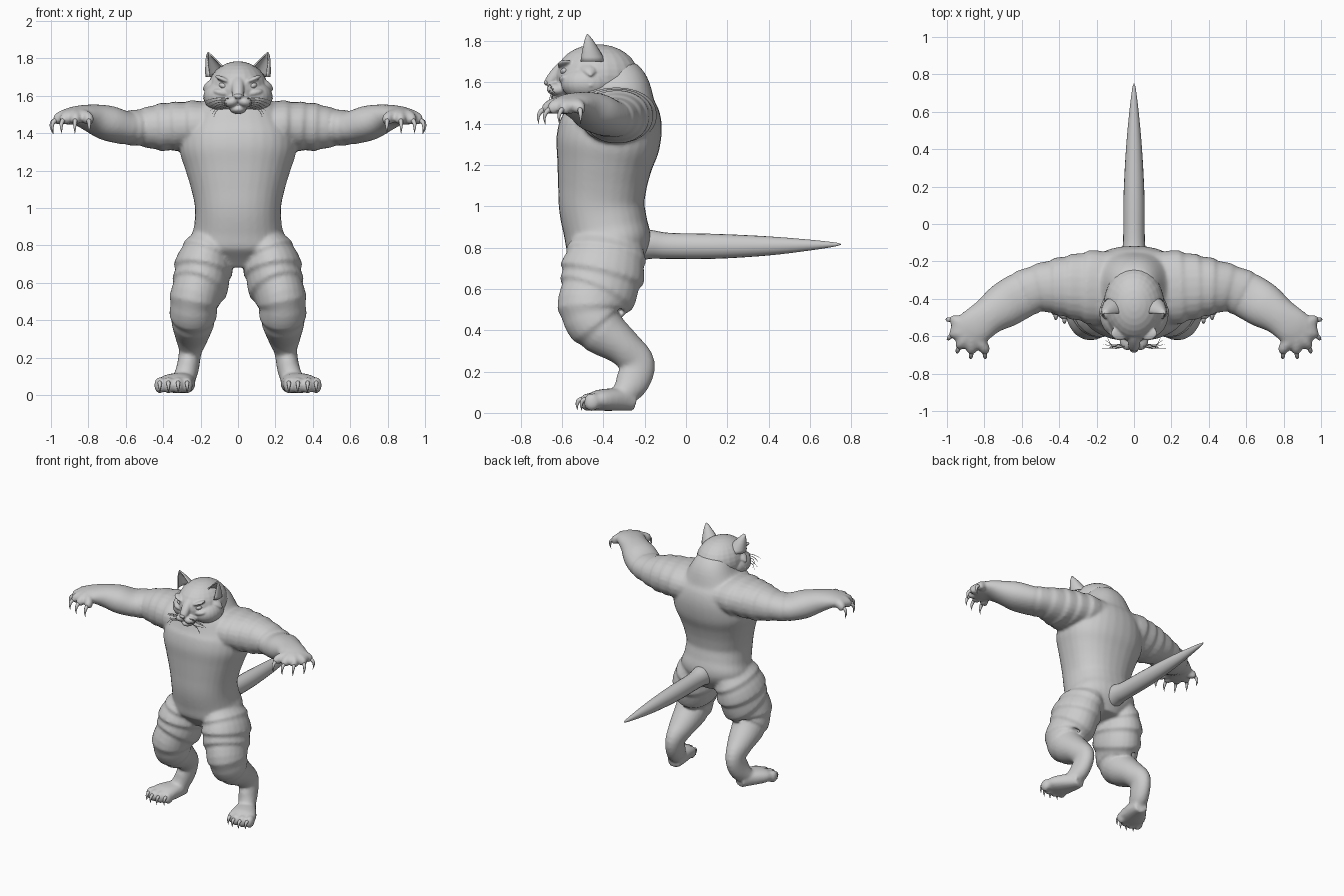
import bpy, bmesh, math
from mathutils import Vector, Matrix


def spline(pts, steps):
    """Catmull-Rom through tuples of (x, y, z, a, b)."""
    P = [Vector(p) for p in pts]
    P = [P[0] * 2 - P[1]] + P + [P[-1] * 2 - P[-2]]
    out = []
    for i in range(1, len(P) - 2):
        p0, p1, p2, p3 = P[i - 1:i + 3]
        for k in range(steps):
            t = k / steps
            out.append(0.5 * (2 * p1 + (p2 - p0) * t + (2 * p0 - 5 * p1 + 4 * p2 - p3) * t * t
                              + (3 * p1 - p0 - 3 * p2 + p3) * t ** 3))
    return out + [P[-2]]


def loft(bm, pts, hint=(1, 0, 0), n=24, steps=5, power=2.0, sx=1, ripple=None):
    """Tube of (super)ellipses; ripple = (first ring, last ring, amount) for fur steps."""
    rings, path = [], spline(pts, steps)
    for i, p in enumerate(path):
        t = (path[min(i + 1, len(path) - 1)] - path[max(i - 1, 0)])
        t = Vector(t[:3]).normalized()
        u = Vector(hint)
        u = (u - t * u.dot(t)).normalized()
        v = t.cross(u)
        a, b = max(p[3], 0.0006), max(p[4], 0.0006)
        if ripple and ripple[0] <= i <= ripple[1]:
            f = 1 + ripple[2] * ((i % 4) / 3 - 0.5)
            a, b = a * f, b * f
        ring = []
        for k in range(n):
            w = 2 * math.pi * k / n
            c, s = math.cos(w), math.sin(w)
            c = math.copysign(abs(c) ** (2 / power), c)
            s = math.copysign(abs(s) ** (2 / power), s)
            q = Vector(p[:3]) + u * a * c + v * b * s
            ring.append(bm.verts.new((q.x * sx, q.y, q.z)))
        rings.append(ring)
    for r, q in zip(rings, rings[1:]):
        for k in range(n):
            bm.faces.new((r[k], r[(k + 1) % n], q[(k + 1) % n], q[k]))
    bm.faces.new(rings[0])
    bm.faces.new(rings[-1])


def blob(bm, c, r, tilt=0.0, sx=1):
    m = (Matrix.Translation((c[0] * sx, c[1], c[2])) @ Matrix.Rotation(tilt * sx, 4, 'Y')
         @ Matrix.Diagonal((*r, 1)))
    bmesh.ops.create_uvsphere(bm, u_segments=24, v_segments=16, radius=1, matrix=m)


def finish(name, bm, voxel=None, smooth=4):
    bmesh.ops.recalc_face_normals(bm, faces=bm.faces[:])
    for f in bm.faces:
        f.smooth = True
    me = bpy.data.meshes.new(name)
    bm.to_mesh(me)
    bm.free()
    ob = bpy.data.objects.new(name, me)
    bpy.context.collection.objects.link(ob)
    if voxel:
        m = ob.modifiers.new("fuse", 'REMESH')
        m.mode, m.voxel_size, m.use_smooth_shade = 'VOXEL', voxel, True
        s = ob.modifiers.new("soften", 'SMOOTH')
        s.factor, s.iterations = 0.5, smooth
    return ob


TOES = [(.272, -.455), (.32, -.475), (.372, -.475), (.418, -.455)]
FINGERS = [(.80, -.665, -.1, -1), (.868, -.665, .1, -1), (.925, -.64, .45, -.9),
           (.958, -.585, .8, -.6), (.955, -.515, 1, .1)]

# body: torso, arms, legs, paws fused together
bm = bmesh.new()
loft(bm, [(0, -.36, .69, .12, .12), (0, -.37, .8, .25, .2), (0, -.39, .9, .235, .205),
          (0, -.408, 1.0, .23, .207), (0, -.405, 1.1, .25, .215), (0, -.395, 1.2, .28, .23),
          (0, -.38, 1.3, .31, .25), (0, -.36, 1.4, .30, .245), (0, -.355, 1.5, .25, .215),
          (0, -.35, 1.58, .17, .175), (0, -.37, 1.66, .12, .13)], n=32, power=2.25)
for sx in (1, -1):
    # arm and palm
    loft(bm, [(.05, -.35, 1.43, .13, .2), (.2, -.34, 1.44, .132, .2), (.32, -.335, 1.437, .13, .175),
              (.42, -.335, 1.432, .125, .15), (.52, -.345, 1.43, .1, .125), (.61, -.385, 1.43, .09, .125),
              (.70, -.44, 1.455, .093, .12), (.78, -.495, 1.48, .075, .1), (.85, -.55, 1.495, .052, .1),
              (.91, -.60, 1.485, .04, .095), (.935, -.622, 1.475, .028, .07)],
         hint=(0, 0, 1), power=2.15, sx=sx, ripple=(4, 24, .06))
    # fingers
    for x, y, dx, dy in FINGERS:
        loft(bm, [(.87, -.57, 1.49, .035, .035), ((x + .87) / 2, (y - .57) / 2, 1.497, .034, .032),
                  (x, y, 1.475, .034, .03), (x + dx * .015, y + dy * .015, 1.452, .02, .02)],
             hint=(0, 0, 1), n=12, sx=sx)
    # leg with reversed hock
    loft(bm, [(.13, -.375, .83, .11, .17), (.175, -.395, .72, .15, .2), (.20, -.425, .6, .15, .19),
              (.235, -.462, .5, .13, .155), (.24, -.42, .41, .12, .125), (.247, -.30, .315, .09, .09),
              (.255, -.235, .235, .062, .085), (.27, -.265, .14, .06, .08), (.295, -.32, .07, .06, .05)],
         sx=sx, ripple=(2, 20, .08))
    # foot and toes
    loft(bm, [(.275, -.25, .055, .045, .045), (.295, -.32, .064, .07, .054), (.33, -.41, .062, .095, .052),
              (.345, -.455, .055, .095, .042)], sx=sx, power=2.4)
    for x, y in TOES:
        blob(bm, (x, y, .052), (.03, .04, .044), sx=sx)
finish("body", bm, voxel=.011, smooth=4)

# head: skull, cheeks, brow, muzzle, chin, cheek fur
bm = bmesh.new()
blob(bm, (0, -.43, 1.632), (.162, .2, .152))
loft(bm, [(0, -.56, 1.70, .04, .03), (0, -.615, 1.655, .034, .03), (0, -.655, 1.605, .03, .028),
          (0, -.67, 1.585, .02, .015)], n=16)
blob(bm, (0, -.60, 1.528), (.045, .055, .026))
for sx in (1, -1):
    blob(bm, (.085, -.48, 1.595), (.1, .125, .085), sx=sx)
    blob(bm, (.034, -.625, 1.567), (.042, .05, .03), .2, sx)
    blob(bm, (.075, -.583, 1.685), (.052, .04, .014), -.4, sx)
    blob(bm, (.085, -.575, 1.615), (.05, .04, .022), -.2, sx)
    for z, x in ((1.64, .19), (1.59, .187), (1.545, .16), (1.515, .12)):
        loft(bm, [(x - .07, -.47, z + .025, .035, .05), (x - .03, -.465, z + .01, .022, .035),
                  (x, -.46, z - .008, .003, .005)], hint=(0, 0, 1), n=10, sx=sx)
finish("head", bm, voxel=.006, smooth=3)

# nose
bm = bmesh.new()
blob(bm, (0, -.672, 1.598), (.022, .016, .014))
finish("nose", bm)

# eyes
bm = bmesh.new()
for sx in (1, -1):
    blob(bm, (.076, -.586, 1.652), (.026, .022, .016), -.35, sx)
finish("eyes", bm)

# ears: cupped shells open to the front
bm = bmesh.new()
for sx in (1, -1):
    base, tip = Vector((.102, -.46, 1.70)), Vector((.16, -.478, 1.83))
    rows = []
    for i in range(7):
        t = i / 6
        c = base.lerp(tip, t)
        r = .068 * (1 - t) ** .8 + .001
        row = []
        for k in range(13):
            w = math.radians(-30 + 240 * k / 12 - 15)
            row.append(bm.verts.new(((c.x + r * math.cos(w)) * sx, c.y + r * math.sin(w), c.z)))
        rows.append(row)
    for r, q in zip(rows, rows[1:]):
        for k in range(12):
            bm.faces.new((r[k], r[k + 1], q[k + 1], q[k]))
ears = finish("ears", bm)
m = ears.modifiers.new("thickness", 'SOLIDIFY')
m.thickness, m.offset = .008, 0

# whiskers
bm = bmesh.new()
for sx in (1, -1):
    for i in range(6):
        z, y = 1.585 - .008 * i, -.655 + .008 * (i % 3)
        end = (.17 - .008 * i, -.665 + .022 * (i % 4), 1.575 - .018 * i)
        loft(bm, [(.05, y, z, .0025, .0025), (.11, y - .008, (z + end[2]) / 2 + .008, .002, .002),
                  (*end, .0008, .0008)], hint=(0, 0, 1), n=5, steps=4, sx=sx)
finish("whiskers", bm)

# claws on hands and feet
bm = bmesh.new()
for sx in (1, -1):
    for x, y, dx, dy in FINGERS:
        loft(bm, [(x, y, 1.475, .013, .013), (x + dx * .036, y + dy * .036, 1.46, .012, .012),
                  (x + dx * .044, y + dy * .05, 1.43, .007, .007),
                  (x + dx * .036, y + dy * .046, 1.395, 0, 0)], hint=(.9, .5, .1), n=8, steps=3, sx=sx)
    for x, y in TOES:
        loft(bm, [(x, y - .015, .065, .013, .013), (x, y - .042, .062, .011, .011),
                  (x, y - .052, .04, .007, .007), (x, y - .05, .012, 0, 0)], n=8, steps=3, sx=sx)
finish("claws", bm)

# tail
bm = bmesh.new()
loft(bm, [(0, -.26, .815, .085, .085), (0, -.17, .815, .068, .07), (0, -.08, .808, .058, .063),
          (0, .15, .806, .056, .06), (0, .4, .808, .043, .046), (0, .6, .812, .025, .026),
          (0, .72, .815, .01, .01), (0, .75, .816, .002, .002)], n=20)
finish("tail", bm)
